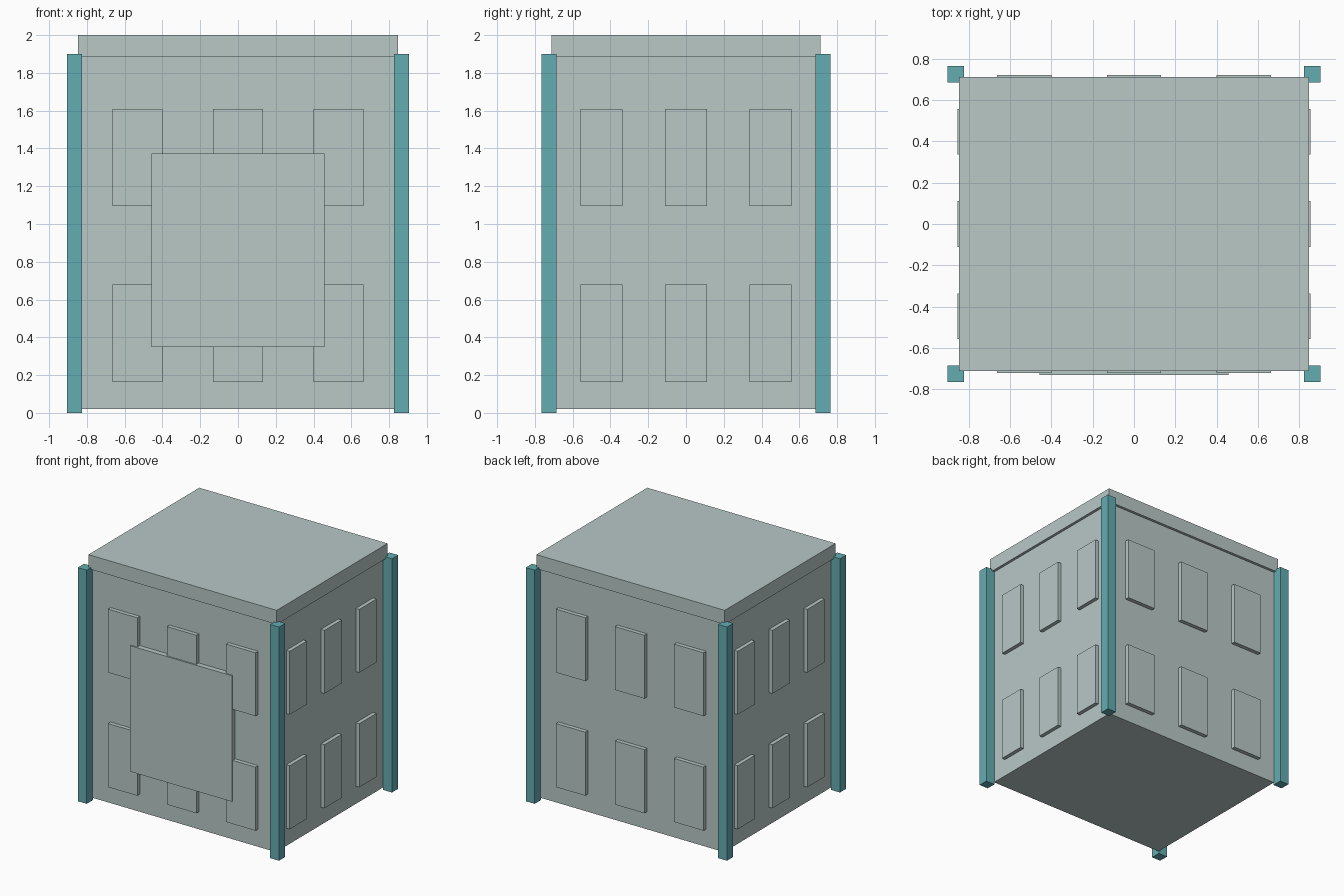
import bpy

cube = bpy.data.objects.get("Cube")
if cube:
    bpy.data.objects.remove(cube, do_unlink=True)


def make_material(name, rgb):
    mat = bpy.data.materials.new(name)
    mat.use_nodes = True
    color = (*rgb, 1)
    mat.diffuse_color = color
    mat.node_tree.nodes["Principled BSDF"].inputs["Base Color"].default_value = color
    return mat


def box(name, low, high, mat):
    """Axis-aligned box between two corners."""
    bpy.ops.mesh.primitive_cube_add(size=1)
    obj = bpy.context.object
    obj.name = name
    for v in obj.data.vertices:
        v.co = [h if c > 0 else l for c, l, h in zip(v.co, low, high)]
    obj.data.materials.append(mat)
    return obj


wall_grey = make_material("pale grey green", (0.479, 0.578, 0.568))
post_teal = make_material("teal", (0.127, 0.413, 0.440))

WX, WY = 0.825, 0.69      # wall half sizes
DEPTH = 0.033             # window relief
POST = 0.08

# Main block and overhanging roof slab
box("walls", (-WX, -WY, 0.02), (WX, WY, 1.89), wall_grey)
box("roof", (-0.847, -0.712, 1.885), (0.847, 0.712, 2), wall_grey)

# Corner posts
for sx, side in ((-1, "right"), (1, "left")):
    for sy, end in ((-1, "front"), (1, "back")):
        xs = sorted((sx * WX, sx * (WX + POST)))
        ys = sorted((sy * (WY - 0.004), sy * (WY + POST - 0.004)))
        box(f"{end}_{side}_post", (xs[0], ys[0], 0), (xs[1], ys[1], 1.9), post_teal)

# Windows: two rows of three on each wall
for row, (z0, z1) in (("lower", (0.163, 0.68)), ("upper", (1.095, 1.61))):
    for i in (-1, 0, 1):
        for s, wall in ((-1, "front"), (1, "back")):
            x = i * 0.532
            ys = sorted((s * (WY - 0.01), s * (WY + DEPTH)))
            box(f"{wall}_{row}_window", (x - 0.132, ys[0], z0), (x + 0.132, ys[1], z1), wall_grey)
        for s, wall in ((-1, "right"), (1, "left")):
            y = i * 0.447
            xs = sorted((s * (WX - 0.01), s * (WX + DEPTH - 0.002)))
            box(f"{wall}_{row}_window", (xs[0], y - 0.111, z0), (xs[1], y + 0.111, z1), wall_grey)

# Large front panel
box("front_panel", (-0.458, -0.733, 0.348), (0.458, 0.01 - WY, 1.372), wall_grey)
